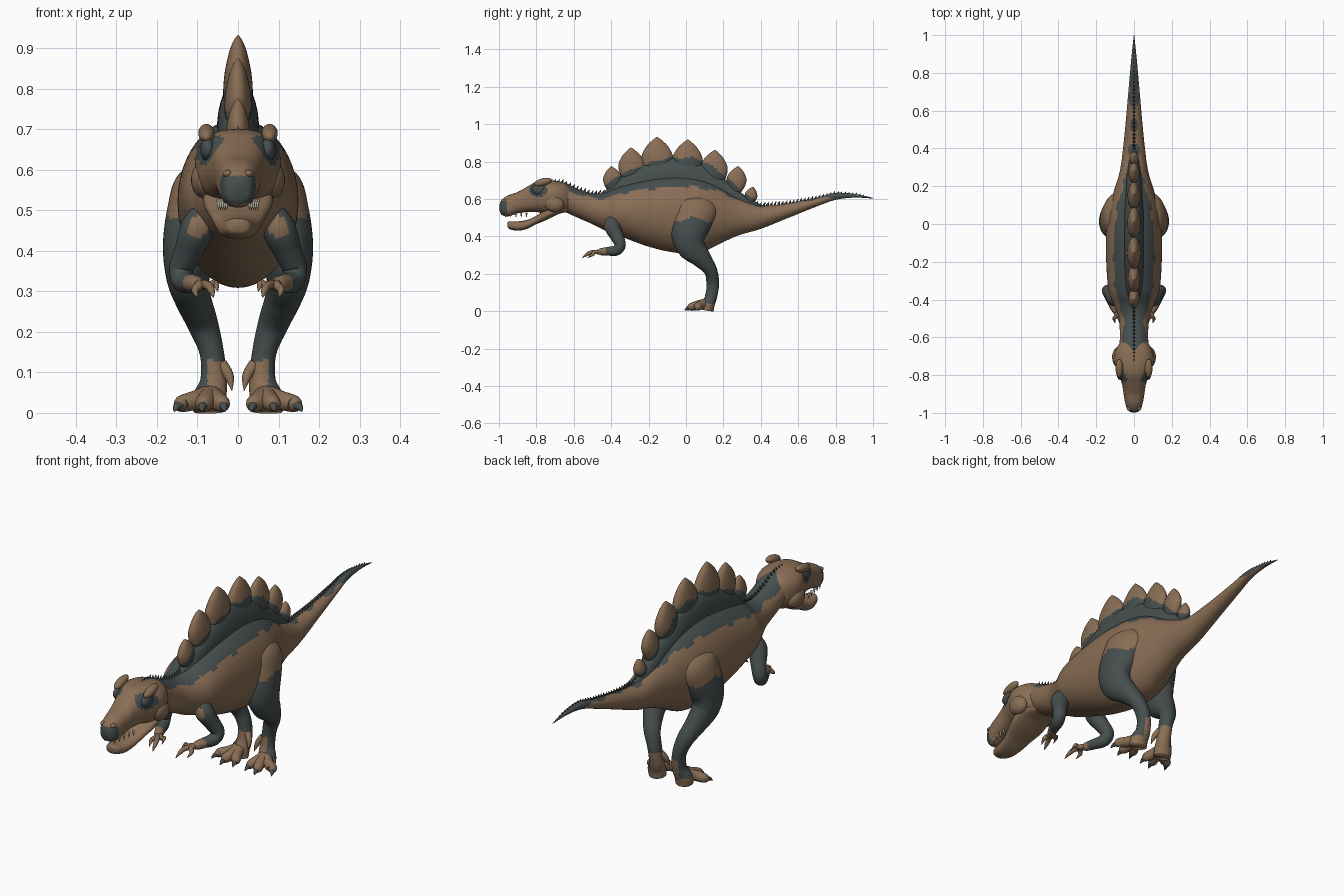
import bpy, bmesh, math
from mathutils import Vector, Matrix

if "Cube" in bpy.data.objects:
    bpy.data.objects.remove(bpy.data.objects["Cube"], do_unlink=True)


def make_material(name, colour):
    mat = bpy.data.materials.new(name)
    mat.use_nodes = True
    mat.diffuse_color = (*colour, 1)
    mat.node_tree.nodes["Principled BSDF"].inputs["Base Color"].default_value = (*colour, 1)
    return mat


MATS = [make_material("brown skin", (.25, .155, .09)),
        make_material("slate skin", (.062, .077, .077)),
        make_material("ivory teeth", (.55, .5, .4))]
BROWN, SLATE, IVORY = range(3)


def brown(p):
    return BROWN


def slate(p):
    return SLATE


def ivory(p):
    return IVORY


def smooth_path(points, steps):
    """Catmull-Rom curve through tuples of any length."""
    out = []
    last = len(points) - 1
    for i in range(last):
        a, b, c, d = (points[max(0, min(last, k))] for k in range(i - 1, i + 3))
        for s in range(steps):
            t = s / steps
            out.append(tuple(q + t / 2 * (r - p + t * (2 * p - 5 * q + 4 * r - w + t * (3 * (q - r) + w - p)))
                             for p, q, r, w in zip(a, b, c, d)))
    out.append(points[-1])
    return out


def value_at(table, y, column=1):
    """Linear lookup of a column in a table sorted by its first column."""
    if y <= table[0][0]:
        return table[0][column]
    for a, b in zip(table, table[1:]):
        if y <= b[0]:
            return a[column] + (b[column] - a[column]) * (y - a[0]) / (b[0] - a[0])
    return table[-1][column]


def finish(name, bm, rule):
    bmesh.ops.recalc_face_normals(bm, faces=bm.faces)
    for f in bm.faces:
        f.material_index = rule(f.calc_center_median())
        f.smooth = True
    mesh = bpy.data.meshes.new(name)
    bm.to_mesh(mesh)
    bm.free()
    for m in MATS:
        mesh.materials.append(m)
    obj = bpy.data.objects.new(name, mesh)
    bpy.context.collection.objects.link(obj)
    return obj


def skin(name, rings, rule):
    """Bridge rings of points into a closed surface."""
    bm = bmesh.new()
    loops = [[bm.verts.new(p) for p in ring] for ring in rings]
    n = len(loops[0])
    for a, b in zip(loops, loops[1:]):
        for i in range(n):
            j = (i + 1) % n
            bm.faces.new((a[i], a[j], b[j], b[i]))
    bm.faces.new(loops[0])
    bm.faces.new(loops[-1])
    return finish(name, bm, rule)


def power(v, p):
    return math.copysign(abs(v) ** p, v)


def hull(name, stations, rule, sides=64, steps=10, p=1.0):
    """Upright rings along y from (y, top, bottom, half width)."""
    rings = []
    for y, top, bottom, half in smooth_path(stations, steps):
        rings.append([Vector((half * power(math.cos(a), p), y,
                              (top + bottom) / 2 + (top - bottom) / 2 * power(math.sin(a), p)))
                      for a in (math.tau * i / sides for i in range(sides))])
    return skin(name, rings, rule)


def tube(name, points, rule, sides=20, steps=6, mirror=1):
    """Limb along (x, y, z, side radius, depth radius)."""
    path = smooth_path([(q[0] * mirror, *q[1:3], q[3], q[-1]) for q in points], steps)
    rings = []
    for i, q in enumerate(path):
        a, b = path[max(i - 1, 0)], path[min(i + 1, len(path) - 1)]
        t = (Vector(b[:3]) - Vector(a[:3])).normalized()
        u = Vector((1, 0, 0))
        u = (u - t * u.dot(t)).normalized()
        v = t.cross(u)
        rings.append([Vector(q[:3]) + u * q[3] * math.cos(w) + v * q[4] * math.sin(w)
                      for w in (math.tau * k / sides for k in range(sides))])
    return skin(name, rings, rule)


def blob(name, centre, size, rule, tilt=0):
    bm = bmesh.new()
    m = Matrix.Translation(centre) @ Matrix.Rotation(tilt, 4, 'X') @ Matrix.Diagonal((*size, 1))
    bmesh.ops.create_uvsphere(bm, u_segments=24, v_segments=14, radius=1, matrix=m)
    return finish(name, bm, rule)


# Torso, neck and tail in one skin, with a slate back
BODY = [(-.74, .69, .56, .06), (-.66, .69, .535, .075), (-.58, .655, .5, .075), (-.5, .63, .465, .08),
        (-.43, .635, .43, .105), (-.35, .67, .4, .135), (-.2, .71, .345, .147), (-.05, .725, .312, .148),
        (.08, .71, .315, .135), (.18, .67, .36, .105), (.28, .61, .405, .075), (.4, .565, .44, .058),
        (.55, .578, .5, .043), (.7, .607, .56, .03), (.8, .632, .595, .021), (.9, .627, .607, .012),
        (1, .606, .602, .001)]
BACK_LINE = [(-.75, .69), (-.65, .655), (-.55, .615), (-.45, .6), (-.3, .64), (-.1, .665), (.1, .66),
             (.2, .63), (.3, .59), (.4, .558), (.6, .585), (.7, .6), (.8, .61), (1, .6)]


def back_rule(p):
    return SLATE if p.z > value_at(BACK_LINE, p.y) + .006 * math.sin(p.y * 45) else BROWN


hull("body", BODY, back_rule, steps=12)

# Sail ridge and its row of leaf-shaped plates
SAIL_LINE = [(-.45, .66), (-.35, .73), (-.2, .79), (-.1, .82), (.05, .82), (.15, .77), (.25, .69), (.35, .6)]
RIDGE = [(-.46, .62, .58, .01), (-.35, .715, .58, .04), (-.22, .79, .58, .05), (-.08, .82, .58, .052),
         (.07, .79, .58, .05), (.2, .71, .54, .042), (.32, .615, .52, .03), (.42, .56, .5, .008)]


def sail_rule(p):
    return SLATE if p.z < value_at(SAIL_LINE, p.y) + .005 * math.sin(p.y * 60) else BROWN


hull("sail_ridge", RIDGE, slate, sides=32)
PLATES = [(-.40, .775, .05), (-.295, .875, .07), (-.155, .932, .083), (.01, .918, .08),
          (.155, .862, .073), (.28, .775, .052), (.36, .665, .033)]
for n, (y, tip, w) in enumerate(PLATES):
    h = w * 2.7
    lean = (y + .1) * .05
    shape = [(0, .6, .025), (.3, .95, .036), (.55, 1, .034), (.78, .68, .024), (.93, .27, .012), (1, .02, .001)]
    tube(f"sail_plate_{n + 1}",
         [(0, y - lean * (1 - t), tip - h * (1 - t), thick * (.5 + w * 6), w * wide) for t, wide, thick in shape],
         sail_rule, sides=28)

# Small scutes down the neck and tail
bm = bmesh.new()
for start, end, count in ((-.72, -.44, 15), (.38, .95, 30)):
    for i in range(count):
        f = i / (count - 1)
        y = start + (end - start) * f
        size = .011 if start < 0 else .012 - .006 * f
        m = Matrix.Translation((0, y, value_at(BODY, y) + size * .5)) @ Matrix.Rotation(-.4, 4, 'X')
        bmesh.ops.create_cone(bm, cap_ends=True, segments=8, radius1=size * .7, radius2=size * .1,
                              depth=size * 2, matrix=m)
finish("spine_scutes", bm, slate)


# Head
def head_rule(p):
    nose = p.y < -.958 and .518 < p.z < .585
    socket = abs(p.x) > .035 and ((p.y + .79) / .05) ** 2 + ((p.z - .648) / .036) ** 2 < 1
    return SLATE if nose or socket else BROWN


hull("skull", [(-.997, .57, .54, .012), (-.985, .595, .515, .034), (-.95, .62, .507, .046),
               (-.9, .637, .523, .055), (-.85, .665, .53, .063), (-.8, .692, .53, .08),
               (-.75, .7, .52, .1), (-.7, .697, .52, .105), (-.65, .685, .53, .088), (-.6, .65, .54, .05)],
     head_rule, p=.8)
hull("lower_jaw", [(-.955, .475, .455, .01), (-.945, .48, .44, .03), (-.9, .48, .43, .045),
                   (-.85, .488, .44, .055), (-.8, .51, .465, .068), (-.74, .55, .49, .085),
                   (-.68, .57, .52, .08), (-.63, .57, .53, .05)], brown, sides=40, p=.8)

THIGH_LINE = .49


def leg_rule(p):
    if p.z > THIGH_LINE + .015 * math.sin(p.y * 40):
        return BROWN
    outer_strip = abs(p.x) > .075 and p.z > .04
    return SLATE if p.z > .13 or outer_strip else BROWN


def arm_rule(p):
    return SLATE if p.y > -.43 else BROWN


for side, s in (("left", 1), ("right", -1)):
    # Brow, eye, cheek, nostril and teeth
    blob(f"{side}_brow", (.078 * s, -.765, .69), (.02, .05, .02), brown, .25)
    blob(f"{side}_eye_patch", (.074 * s, -.785, .65), (.019, .04, .03), slate)
    blob(f"{side}_cheek", (.083 * s, -.705, .575), (.033, .055, .045), brown, -.3)
    blob(f"{side}_nostril", (.026 * s, -.972, .59), (.012, .018, .01), brown)
    for k in range(5):
        y = -.965 + k * .028
        x = (.028 + k * .005) * s
        tube(f"{side}_tooth_{k + 1}", [(x, y, .528, .005), (x, y, .515, .004), (x, y, .5, .0004)],
             ivory, sides=8, steps=2)

    # Arm and fingers
    tube(f"{side}_arm", [(.08, -.39, .5, .03), (.1, -.395, .455, .042), (.122, -.37, .4, .035),
                         (.14, -.352, .355, .03), (.134, -.372, .325, .028), (.115, -.42, .32, .023),
                         (.1, -.455, .317, .019), (.094, -.475, .313, .008)], arm_rule, mirror=s)
    for k, (x, y, z) in enumerate([(.06, -.555, .285), (.1, -.525, .285), (.05, -.5, .3)]):
        tube(f"{side}_finger_{k + 1}",
             [(.1, -.45, .317, .012), (.045 + x / 2, (y - .45) / 2, .315, .011),
              (x + .006, y + .025, z + .018, .009), (x, y, z, .001)], brown, sides=12, mirror=s)

    # Leg from hip to foot
    tube(f"{side}_leg", [(.07, .07, .61, .03, .06), (.085, .06, .56, .07, .11), (.1, .035, .49, .076, .108),
                         (.118, .015, .41, .068, .093), (.124, .03, .345, .055, .078),
                         (.112, .08, .285, .045, .054), (.087, .13, .22, .038, .036),
                         (.065, .143, .15, .03, .034), (.06, .135, .08, .033, .032),
                         (.07, .118, .035, .042, .035), (.07, .112, .004, .04, .036)],
         leg_rule, sides=36, steps=8, mirror=s)

    # Toes with slate claws, and a dewclaw
    for k, (x, y) in enumerate([(.138, .045), (.085, .012), (.04, .025)]):
        mid = ((.068 + x) / 2, (.11 + y) / 2)
        tube(f"{side}_toe_{k + 1}", [(.068, .115, .045, .026), (*mid, .032, .024), (x, y + .015, .022, .021),
                                     (x, y, .016, .012)], brown, sides=16, mirror=s)
        dx = (x - .068) * .2
        tube(f"{side}_claw_{k + 1}", [(x, y + .012, .023, .012), (x + dx, y - .006, .014, .009),
                                      (x + dx * 1.4, y - .02, .003, .001)], slate, sides=10, mirror=s)
    tube(f"{side}_dewclaw", [(.04, .13, .12, .015), (.022, .115, .09, .012), (.015, .1, .055, .001)],
         brown, sides=12, mirror=s)
